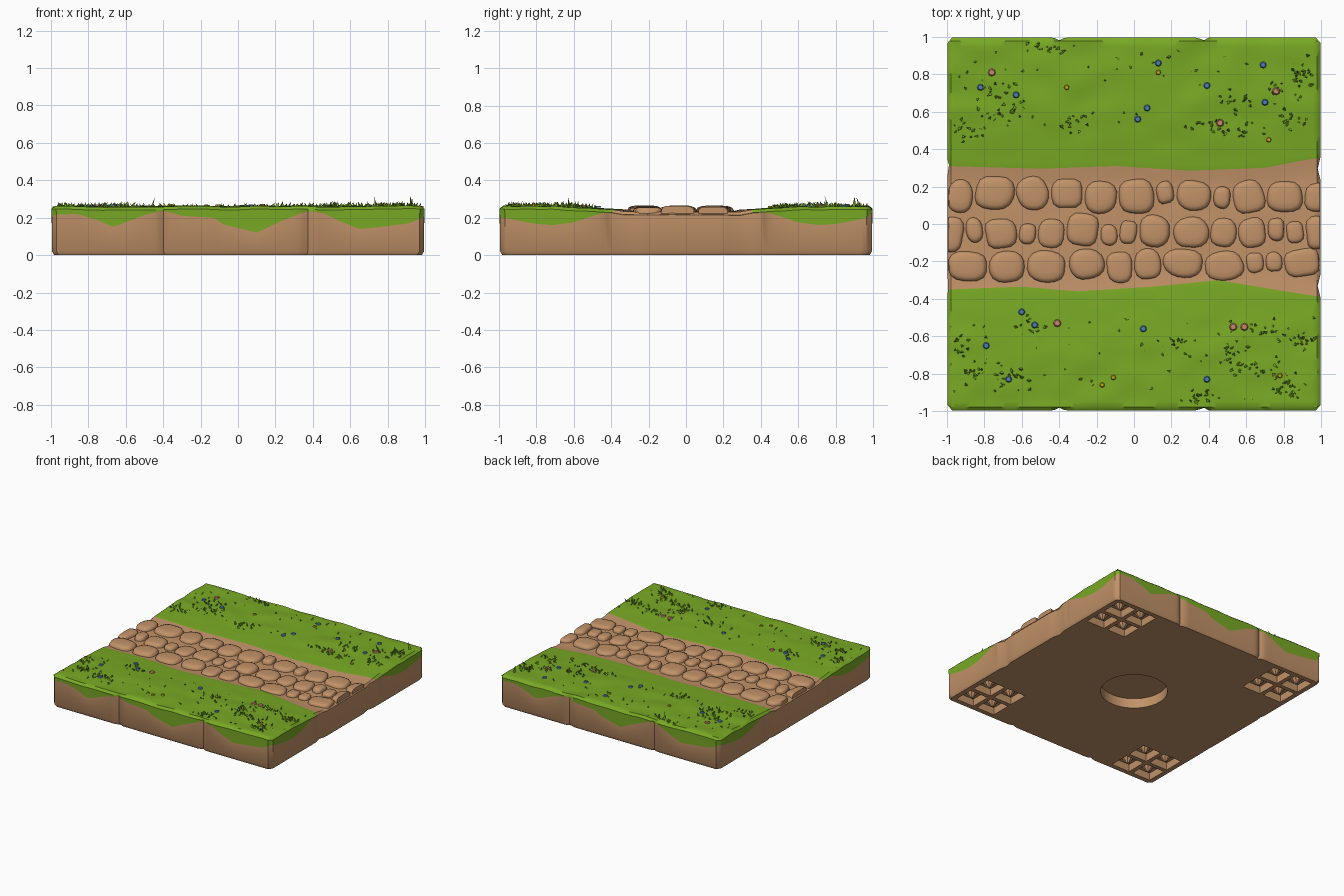
import bpy, bmesh, math, random
from mathutils import Vector, Matrix, noise

if "Cube" in bpy.data.objects:
    bpy.data.objects.remove(bpy.data.objects["Cube"])

random.seed(4)


def material(name, rgb):
    m = bpy.data.materials.new(name)
    m.diffuse_color = (*rgb, 1)
    m.use_nodes = True
    m.node_tree.nodes["Principled BSDF"].inputs["Base Color"].default_value = m.diffuse_color
    return m


DIRT = material("dirt brown", (0.54, 0.29, 0.14))
GRASS = material("grass green", (0.19, 0.40, 0.018))
BLUE = material("petal blue", (0.08, 0.22, 0.50))
YELLOW = material("petal yellow", (0.60, 0.42, 0.01))
PINK = material("petal pink", (0.58, 0.25, 0.15))


def make(name, bm, mats, angle=35):
    me = bpy.data.meshes.new(name)
    bm.to_mesh(me)
    bm.free()
    ob = bpy.data.objects.new(name, me)
    bpy.context.collection.objects.link(ob)
    for m in mats:
        me.materials.append(m)
    bpy.ops.object.select_all(action='DESELECT')
    ob.select_set(True)
    bpy.context.view_layer.objects.active = ob
    if angle:
        bpy.ops.object.shade_smooth_by_angle(angle=math.radians(angle))
    return ob


def lerp_table(table, t):
    for (a, va), (b, vb) in zip(table, table[1:]):
        if t <= b:
            return va + (vb - va) * max(0, (t - a) / (b - a))
    return table[-1][1]


# Wavy path edges, grass drape line on the walls
LOW = [(-1, -.35), (-.6, -.335), (-.3, -.36), (.1, -.335), (.45, -.30), (.75, -.35), (1, -.39)]
HIGH = [(-1, .31), (-.5, .295), (-.1, .31), (.3, .285), (.7, .30), (.9, .34), (1, .355)]
DRAPE_FRONT = [(-1, .215), (-.86, .22), (-.75, .185), (-.67, .15), (-.5, .215), (-.4, .238), (-.3, .21),
               (-.13, .20), (-.08, .165), (.1, .12), (.25, .19), (.37, .236), (.46, .225), (.55, .18),
               (.65, .14), (.76, .15), (.92, .17), (1, .205)]
DRAPE_SIDE = [(.3, .238), (.42, .232), (.5, .21), (.6, .175), (.72, .16), (.83, .17), (1, .205)]


def grass_z(x, y):
    d = min(abs(y - lerp_table(HIGH, x)), abs(y - lerp_table(LOW, x)))
    s = min(1, d / .3)
    return .243 + .017 * s + .009 * s * noise.noise(Vector((x * 5, y * 8, 2)))


# ---- Ground block: top grid whose rows follow the path edges, then walls
NX, NG, NP, R = 80, 22, 12, .978
bm = bmesh.new()
grid = []
for i in range(NX + 1):
    x = R * (2 * i / NX - 1)
    lo, hi = lerp_table(LOW, x), lerp_table(HIGH, x)
    ys = [-R + (lo + R) * j / NG for j in range(NG)]
    ys += [lo + (hi - lo) * j / NP for j in range(NP)]
    ys += [hi + (R - hi) * j / NG for j in range(NG + 1)]
    col = []
    for j, y in enumerate(ys):
        path = NG < j < NG + NP
        z = .232 + .004 * noise.noise(Vector((x * 9, y * 9, 0))) if path else grass_z(x, y)
        col.append(bm.verts.new((x, y, z)))
    grid.append(col)
NY = len(grid[0]) - 1


def is_grass(j):
    return j < NG or j >= NG + NP


for i in range(NX):
    for j in range(NY):
        f = bm.faces.new((grid[i][j], grid[i + 1][j], grid[i + 1][j + 1], grid[i][j + 1]))
        f.material_index = int(is_grass(j))

loop = [(i, 0) for i in range(NX)] + [(NX, j) for j in range(NY)]
loop += [(i, NY) for i in range(NX, 0, -1)] + [(0, j) for j in range(NY, 0, -1)]
rings = [[grid[i][j] for i, j in loop]]
for level in range(4):
    ring = []
    for i, j in loop:
        p = grid[i][j].co
        x, y = p.x / R, p.y / R
        fb = j in (0, NY)                     # front or back wall
        t = x if fb else y
        spots = (-.4, .37) if fb else (-.33, .30)
        notch = .016 * max(math.exp(-((t - c) / .02) ** 2) for c in spots)
        if i in (0, NX) and fb:
            notch = .014                      # softened corners
            x *= 1 - notch
        if fb:
            y *= 1 - notch
            edge = lerp_table(DRAPE_FRONT, x if j == 0 else -x)
        else:
            x *= 1 - notch
            edge = lerp_table(DRAPE_SIDE, abs(y))
        top = p.z - .016
        z = (top, min(edge, top - .002), .022, 0)[level]
        s = (.997, .995, .995, .982)[level]
        ring.append(bm.verts.new((x * s, y * s, z)))
    rings.append(ring)
n = len(loop)
for r in range(4):
    for k in range(n):
        k2 = (k + 1) % n
        f = bm.faces.new((rings[r][k], rings[r + 1][k], rings[r + 1][k2], rings[r][k2]))
        j = min(loop[k][1], loop[k2][1])
        green = is_grass(j) or loop[k][1] == loop[k2][1]
        f.material_index = int(r < 2 and green)
bm.faces.new(rings[4])
bmesh.ops.recalc_face_normals(bm, faces=bm.faces)
ground = make("ground_block", bm, [DIRT, GRASS], 0)

# ---- Underside recesses: round centre socket and 2x2 pits in each corner
pits = [(sx * .76 + dx, sy * .76 + dy) for sx in (-1, 1) for sy in (-1, 1)
        for dx in (-.1, .1) for dy in (-.1, .1)]
bm = bmesh.new()
bmesh.ops.create_cone(bm, cap_ends=True, segments=40, radius1=.25, radius2=.25, depth=.16)
for x, y in pits:
    bmesh.ops.create_cube(bm, size=1, matrix=Matrix.Translation((x, y, 0)) @ Matrix.Diagonal((.165, .165, .12, 1)))
cutter = make("underside_cutter", bm, [DIRT, GRASS], 0)
cutter.hide_render = True
mod = ground.modifiers.new("recesses", 'BOOLEAN')
mod.operation, mod.solver, mod.object = 'DIFFERENCE', 'EXACT', cutter
bpy.ops.object.select_all(action='DESELECT')
ground.select_set(True)
bpy.context.view_layer.objects.active = ground
bpy.ops.object.modifier_apply(modifier=mod.name)
bpy.data.objects.remove(cutter)
bpy.ops.object.shade_smooth_by_angle(angle=math.radians(40))

# Pointed pegs hanging in the pits
bm = bmesh.new()
for x, y in pits:
    bmesh.ops.create_cone(bm, cap_ends=True, segments=8, radius1=.012, radius2=.055, depth=.06,
                          matrix=Matrix.Translation((x, y, .034)))
make("underside_pegs", bm, [DIRT])

# ---- Cobblestones: three rows of rounded, domed stones
bm = bmesh.new()


def stone(cx, cy, rx, ry, h):
    seg, turn, power = 18, random.uniform(-.15, .15), random.uniform(2.4, 3.2)
    prev = None
    for s, z in ((1, .222), (.98, .24), (.9, .24 + h * .6), (.72, .24 + h * .88), (.4, .24 + h)):
        ring = []
        for k in range(seg):
            a = 2 * math.pi * k / seg
            c, d = math.cos(a), math.sin(a)
            rad = s * (abs(c) ** power + abs(d) ** power) ** (-1 / power)
            rad *= 1 + .12 * noise.noise(Vector((c + cx * 7, d + cy * 7, 0)))
            u, v = rx * rad * c, ry * rad * d
            x = cx + u * math.cos(turn) - v * math.sin(turn)
            y = cy + u * math.sin(turn) + v * math.cos(turn)
            ring.append(bm.verts.new((max(-.99, min(.99, x)), y, z)))
        if prev:
            for k in range(seg):
                k2 = (k + 1) % seg
                bm.faces.new((prev[k], prev[k2], ring[k2], ring[k]))
        prev = ring
    bm.faces.new(prev)


for row_y, start, ry in ((.155, -1.0, .09), (-.045, -1.05, .092), (-.215, -.995, .082)):
    x = start
    while x < .95:
        w = random.choice((.09, .14, .17, .19, .21))
        small = .7 if w < .1 else 1
        stone(x + w / 2, row_y + random.uniform(-.015, .015), w / 2, ry * small * random.uniform(.85, 1.04),
              random.uniform(.016, .026))
        x += w + .012
make("cobblestones", bm, [DIRT], 50)

# ---- Grass tufts: clusters of short leaning blades
bm = bmesh.new()


def blade(x, y, h):
    if max(abs(x), abs(y)) > .965:
        return
    z = grass_z(x, y) - .006
    a, w = random.uniform(0, 6.28), random.uniform(.007, .014)
    base = [bm.verts.new((x + w * math.cos(a + q), y + w * math.sin(a + q), z)) for q in (0, 2.1, 4.2)]
    tip = bm.verts.new((x + random.uniform(-.025, .025), y + random.uniform(-.02, .02), z + h))
    for k in range(3):
        bm.faces.new((base[k], base[(k + 1) % 3], tip))


clusters = [(-.75, .72), (-.44, .94), (-.88, .5), (-.32, .55), (-.68, .6), (.4, .52), (.6, .5), (.55, .66), (.8, .72),
            (.85, .56), (.9, .8), (-.93, -.65), (-.55, -.54), (.2, -.65), (.5, -.68), (.56, -.76), (.85, -.88),
            (.92, -.62), (.75, -.8), (-.65, -.82), (-.85, -.78), (.35, -.92), (.7, -.56)]
for cx, cy in clusters:
    for _ in range(15):
        blade(cx + random.gauss(0, .055), cy + random.gauss(0, .028), random.uniform(.014, .034))
for _ in range(110):
    blade(random.uniform(-.96, .96), random.choice((-1, 1)) * random.uniform(.5, .96), random.uniform(.01, .025))
for x, y in ((-.46, .93), (.74, .76), (.93, .9), (.92, -.62)):
    blade(x, y, .06)
make("grass_tufts", bm, [GRASS], 20)

# ---- Flowers: small flat blossoms just above the grass
flowers = [
    ("blue_flowers", BLUE, .018, [(-.82, .73), (-.63, .69), (.13, .86), (.02, .56), (.07, .62), (.39, .74), (.69, .85),
     (.7, .65), (-.6, -.47), (-.53, -.54), (-.79, -.65), (-.67, -.83), (.05, -.56), (.39, -.83)]),
    ("yellow_flowers", YELLOW, .014, [(.13, .81), (-.36, .73), (.72, .45), (-.17, -.86), (-.11, -.82), (.78, -.81)]),
    ("pink_flowers", PINK, .021, [(-.76, .81), (.76, .71), (.46, .54), (-.41, -.53), (.53, -.55), (.59, -.55)])]
for name, mat, rad, spots in flowers:
    bm = bmesh.new()
    for x, y in spots:
        bmesh.ops.create_cone(bm, cap_ends=True, segments=8, radius1=rad, radius2=rad * .7, depth=.009,
                              matrix=Matrix.Translation((x, y, grass_z(x, y) + .007)))
    make(name, bm, [mat], 30)
